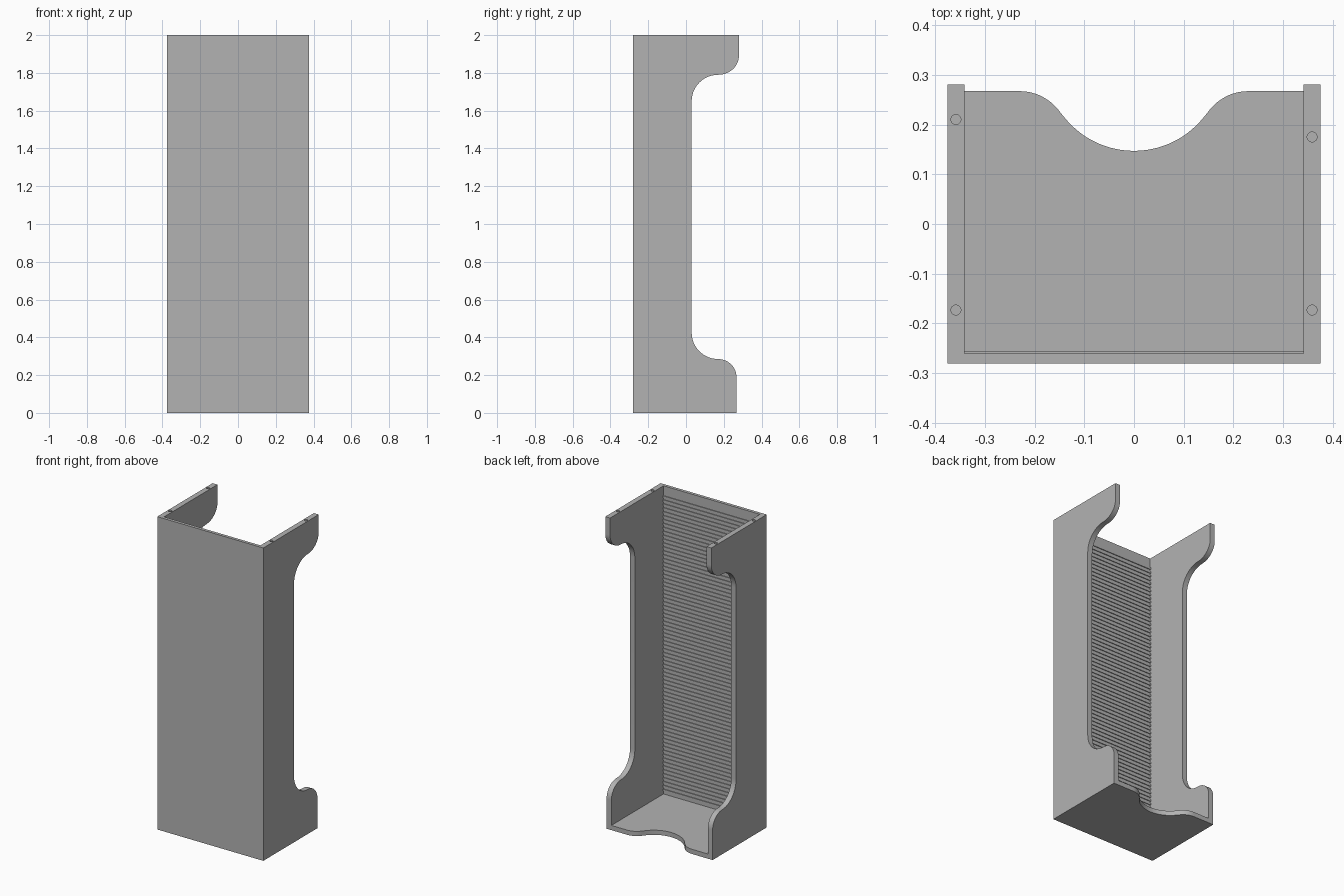
import bpy
import bmesh
from math import cos, sin, radians, atan2, degrees
from mathutils import Vector

cube = bpy.data.objects.get("Cube")
if cube:
    bpy.data.objects.remove(cube, do_unlink=True)

GREY = (0.45, 0.45, 0.45, 1)
grey = bpy.data.materials.new("plain grey")
grey.use_nodes = True
grey.diffuse_color = GREY
grey.node_tree.nodes["Principled BSDF"].inputs["Base Color"].default_value = GREY

HALF_W, HALF_D, HEIGHT, WALL = 0.375, 0.28, 2.0, 0.034
INNER = HALF_W - WALL
FLOOR_BACK, FLOOR_TOP = 0.267, 0.03
PANEL_IN = -0.26


def finish(name, bm):
    bmesh.ops.recalc_face_normals(bm, faces=bm.faces)
    mesh = bpy.data.meshes.new(name)
    bm.to_mesh(mesh)
    bm.free()
    mesh.materials.append(grey)
    obj = bpy.data.objects.new(name, mesh)
    bpy.context.collection.objects.link(obj)
    return obj


def prism(name, points, offset):
    """Extrude a closed outline along a vector."""
    bm = bmesh.new()
    face = bm.faces.new([bm.verts.new(p) for p in points])
    out = bmesh.ops.extrude_face_region(bm, geom=[face])
    moved = [v for v in out["geom"] if isinstance(v, bmesh.types.BMVert)]
    bmesh.ops.translate(bm, verts=moved, vec=Vector(offset))
    return finish(name, bm)


def box(name, lo, hi):
    corners = [(lo[0], lo[1], lo[2]), (hi[0], lo[1], lo[2]),
               (hi[0], hi[1], lo[2]), (lo[0], hi[1], lo[2])]
    return prism(name, corners, (0, 0, hi[2] - lo[2]))


def arc(cx, cy, rx, ry, start, end, steps=14):
    angles = [radians(start + (end - start) * i / steps) for i in range(steps + 1)]
    return [(cx + rx * cos(a), cy + ry * sin(a)) for a in angles]


def smooth(obj):
    bpy.ops.object.select_all(action='DESELECT')
    bpy.context.view_layer.objects.active = obj
    obj.select_set(True)
    bpy.ops.object.shade_smooth_by_angle(angle=radians(30))


# Side walls: deep at top and bottom, with S-curves to a narrow middle
side = [(-HALF_D, 0), (FLOOR_BACK, 0)]
side += arc(0.17, 0.19, FLOOR_BACK - 0.17, 0.095, 0, 90)
side += arc(0.17, 0.425, 0.14, 0.14, 270, 180)
side += arc(0.17, 1.65, 0.14, 0.14, 180, 90)[:-1]
side += arc(0.17, 1.89, HALF_D - 0.17, 0.1, 270, 360)
side += [(HALF_D, HEIGHT), (-HALF_D, HEIGHT)]

# Pin holes in the top edges
holes = {"left": (1, (0.175, -0.173)), "right": (-1, (0.21, -0.173))}
for label, (sign, hole_ys) in holes.items():
    wall = prism(label + "_wall", [(sign * INNER, y, z) for y, z in side],
                 (sign * WALL, 0, 0))
    for i, y in enumerate(hole_ys):
        outline = arc(sign * 0.358, y, 0.01, 0.01, 0, 360, 24)[:-1]
        cutter = prism(f"{label}_hole_cutter_{i}",
                       [(px, py, HEIGHT - 0.06) for px, py in outline], (0, 0, 0.1))
        cutter.hide_render = True
        cutter.hide_set(True)
        cutter.display_type = 'WIRE'
        cut = wall.modifiers.new("pin hole", 'BOOLEAN')
        cut.operation = 'DIFFERENCE'
        cut.solver = 'EXACT'
        cut.object = cutter
    smooth(wall)

# Front panel
box("front_panel", (-INNER, -HALF_D, 0), (INNER, PANEL_IN, HEIGHT))

# Floor with a scooped finger cutout in its back edge
cx, cy, r = 0.23, FLOOR_BACK - 0.1, 0.1
scoop_r, scoop_y = 0.179, 0.326
tilt = degrees(atan2(scoop_y - cy, cx))
edge = [(INNER, FLOOR_BACK)]
edge += arc(cx, cy, r, r, 90, 180 - tilt)
edge += arc(0, scoop_y, scoop_r, scoop_r, -tilt, tilt - 180, 28)[1:-1]
edge += arc(-cx, cy, r, r, tilt, 90)
edge += [(-INNER, FLOOR_BACK), (-INNER, PANEL_IN), (INNER, PANEL_IN)]
floor = prism("floor", [(x, y, 0) for x, y in edge], (0, 0, FLOOR_TOP))
smooth(floor)

# Fine horizontal ribs on the inside of the front panel
PITCH = 0.025
ribs = box("inner_ribs", (-INNER, PANEL_IN, 0.05),
           (INNER, PANEL_IN + 0.005, 0.05 + PITCH / 2))
array = ribs.modifiers.new("rib rows", 'ARRAY')
array.count = 76
array.use_relative_offset = False
array.use_constant_offset = True
array.constant_offset_displace = (0, 0, PITCH)
